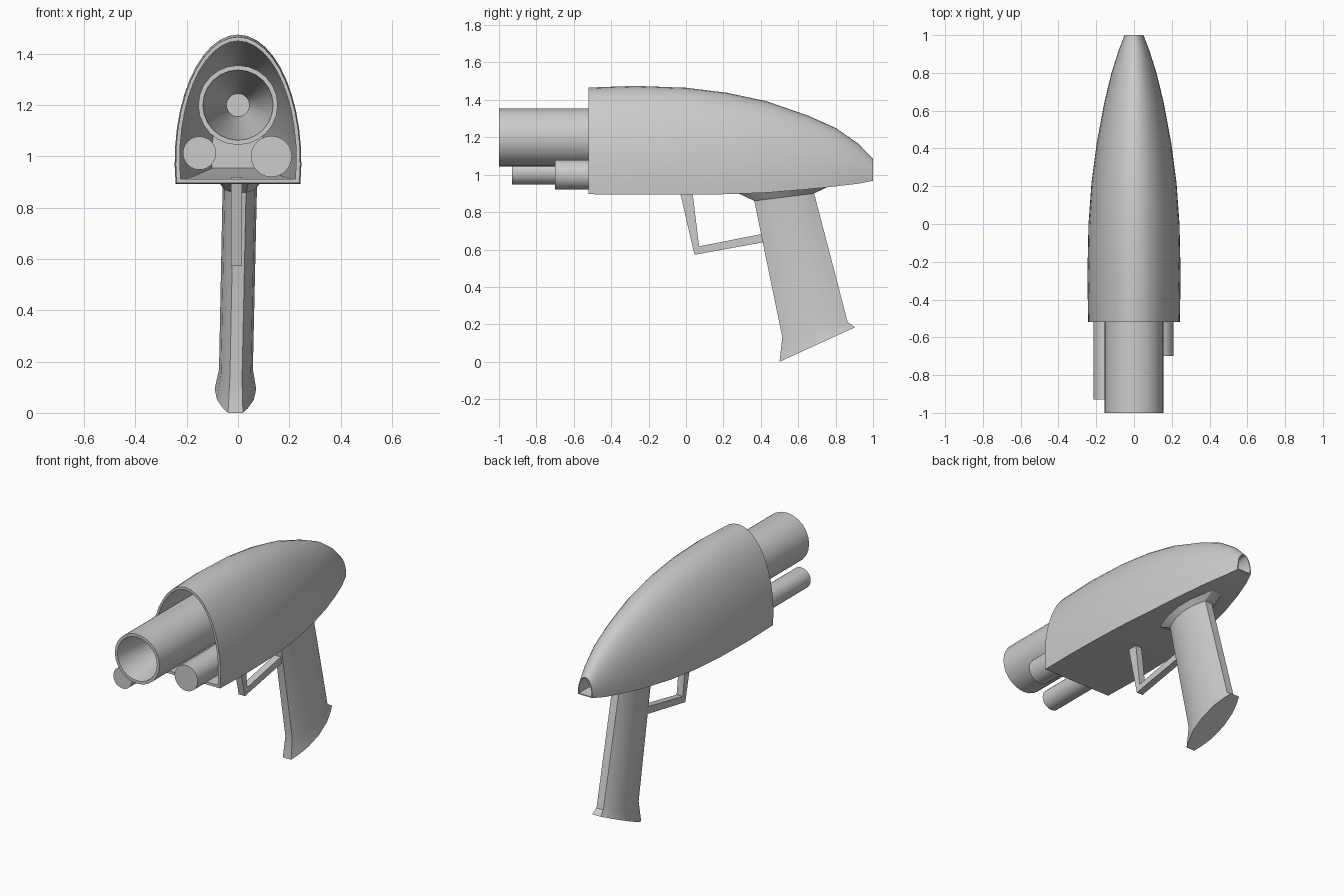
import bpy, bmesh
from math import sin, cos, pi, radians

if "Cube" in bpy.data.objects:
    bpy.data.objects.remove(bpy.data.objects["Cube"])


def loft(name, rings, angle=35):
    """Skin closed rings of equal point count and cap both ends."""
    bm = bmesh.new()
    loops = [[bm.verts.new(p) for p in r] for r in rings]
    n = len(loops[0])
    for a, b in zip(loops, loops[1:]):
        for i in range(n):
            j = (i + 1) % n
            bm.faces.new((a[i], a[j], b[j], b[i]))
    bm.faces.new(loops[0])
    bm.faces.new(loops[-1])
    bmesh.ops.recalc_face_normals(bm, faces=bm.faces)
    me = bpy.data.meshes.new(name)
    bm.to_mesh(me)
    bm.free()
    ob = bpy.data.objects.new(name, me)
    bpy.context.collection.objects.link(ob)
    bpy.ops.object.select_all(action='DESELECT')
    ob.select_set(True)
    bpy.context.view_layer.objects.active = ob
    bpy.ops.object.shade_smooth_by_angle(angle=radians(angle))
    return ob


def arch(y, w, zb, zt, t=0.0):
    """Flat-bottomed elliptical section, inset by t."""
    w, zb, zt = w - t, zb + t, zt - t
    a = (zt - zb) / 1.17
    zc = zb + 0.17 * a
    angs = [radians(-9.8 + 199.6 * i / 24) for i in range(25)]
    return [(w * cos(g), y, zc + a * sin(g)) for g in angs]


def circle(x, y, z, r, n=24):
    return [(x + r * cos(2 * pi * i / n), y, z + r * sin(2 * pi * i / n)) for i in range(n)]


# Body shell: y, half width, bottom, top
sections = [
    (-0.52, 0.243, 0.896, 1.466), (-0.27, 0.247, 0.893, 1.475), (0.0, 0.241, 0.893, 1.465),
    (0.22, 0.225, 0.896, 1.438), (0.43, 0.197, 0.904, 1.393), (0.65, 0.156, 0.922, 1.317),
    (0.80, 0.119, 0.938, 1.25), (0.92, 0.081, 0.952, 1.167), (1.0, 0.05, 0.968, 1.085)]
inner = [arch(*s, t=0.016) for s in sections[:7]]
outer = [arch(*s) for s in sections]
recess = [arch(1.0, 0.05, 0.968, 1.085, 0.006), arch(0.91, 0.05, 0.968, 1.085, 0.012)]
loft("body_shell", inner[::-1] + outer + recess)

# Main barrel with a funnel bore
loft("barrel", [circle(0, y, 1.2, r) for y, r in
                ((0.0, 0.155), (-1.0, 0.155), (-1.0, 0.137), (-0.45, 0.045))])

# Two solid side tubes
for name, x, z, r, y in (("thin_tube", -0.15, 1.013, 0.065, -0.93),
                         ("thick_tube", 0.13, 1.0, 0.08, -0.70)):
    loft(name, [circle(x, y, z, r), circle(x, 0.0, z, r)])

# Grip: front point, back point, half width, x shift
profile = [(0, 0.36), (0.1, 0.6), (0.27, 0.88), (0.5, 1.0), (0.73, 0.88), (0.9, 0.6), (1, 0.36)]


def grip_ring(f, b, w, dx):
    pts = [(w * k, f[0] + (b[0] - f[0]) * t, f[1] + (b[1] - f[1]) * t) for t, k in profile]
    return [(x + dx, y, z) for x, y, z in pts] + [(dx - x, y, z) for x, y, z in reversed(pts)]


loft("grip", [
    grip_ring((0.27, 0.905), (0.77, 0.94), 0.10, 0.007),
    grip_ring((0.365, 0.86), (0.685, 0.90), 0.067, 0.007),
    grip_ring((0.515, 0.13), (0.865, 0.21), 0.066, -0.008),
    grip_ring((0.50, 0.0), (0.905, 0.185), 0.081, -0.01)], angle=28)

# Trigger guard: bent strip
guard = [(-0.035, 0.92), (0.045, 0.572), (0.43, 0.642), (0.43, 0.688), (0.07, 0.617), (0.033, 0.92)]
loft("trigger_guard", [[(x, y, z) for y, z in guard] for x in (-0.027, 0.016)])
